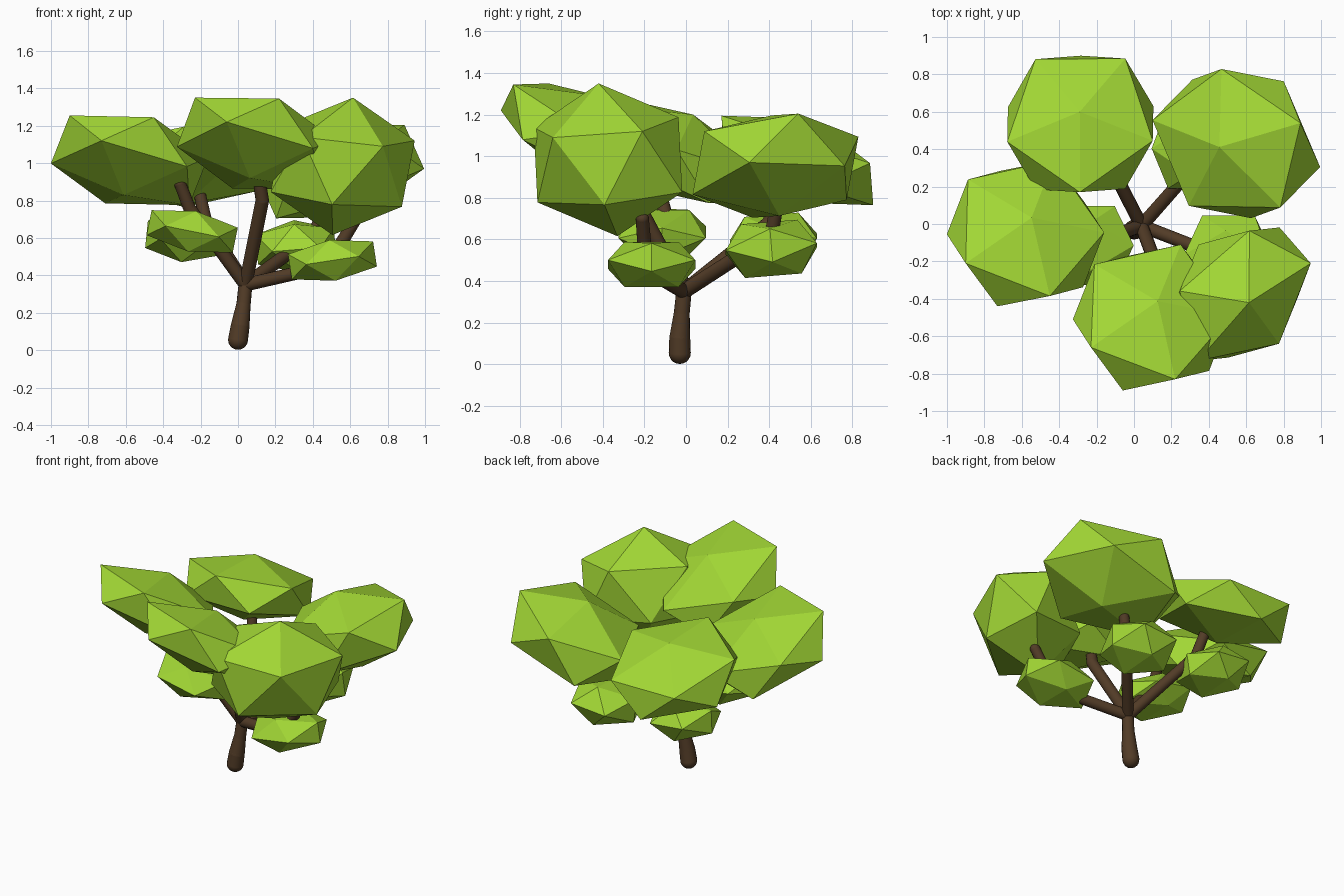
import bpy, bmesh
from mathutils import Vector, Matrix, Euler

if "Cube" in bpy.data.objects:
    bpy.data.objects.remove(bpy.data.objects["Cube"])


def material(name, rgb):
    m = bpy.data.materials.new(name)
    m.diffuse_color = (*rgb, 1)
    m.use_nodes = True
    m.node_tree.nodes["Principled BSDF"].inputs["Base Color"].default_value = m.diffuse_color
    return m


LEAF = material("leaf_green", (0.36, 0.68, 0.035))
BARK = material("bark_brown", (0.085, 0.045, 0.02))


def finish(name, bm, mat, smooth):
    bmesh.ops.recalc_face_normals(bm, faces=bm.faces)
    for f in bm.faces:
        f.smooth = smooth
    me = bpy.data.meshes.new(name)
    bm.to_mesh(me)
    bm.free()
    me.materials.append(mat)
    ob = bpy.data.objects.new(name, me)
    bpy.context.collection.objects.link(ob)
    return ob


def columns(a, b, c):
    return Matrix((a, b, c)).transposed()


def clump(name, centre, a, b, c):
    """Stretched icosahedron; a, b, c are one face's corners relative to centre."""
    bm = bmesh.new()
    bmesh.ops.create_icosphere(bm, subdivisions=1, radius=1)
    bm.faces.ensure_lookup_table()
    unit = columns(*[v.co for v in bm.faces[0].verts])
    fit = columns(a, b, c) @ unit.inverted()
    bm.transform(Matrix.Translation(centre) @ fit.to_4x4())
    finish(name, bm, LEAF, False)


def limb(name, points):
    """Round limb through (x, y, z, radius) points with ball joints and ends."""
    bm = bmesh.new()
    for x, y, z, r in points:
        bmesh.ops.create_uvsphere(bm, u_segments=16, v_segments=10, radius=r,
                                  matrix=Matrix.Translation((x, y, z)))
    for p, q in zip(points, points[1:]):
        a, b = Vector(p[:3]), Vector(q[:3])
        d = b - a
        m = Matrix.Translation((a + b) / 2) @ d.to_track_quat('Z', 'Y').to_matrix().to_4x4()
        bmesh.ops.create_cone(bm, cap_ends=False, segments=16, radius1=p[3],
                              radius2=q[3], depth=d.length, matrix=m)
    finish(name, bm, BARK, True)


# Trunk
limb("trunk", [(0, -0.03, 0.055, 0.053), (0.012, -0.03, 0.13, 0.05),
               (0.03, -0.02, 0.25, 0.038), (0.04, -0.01, 0.35, 0.037)])

# Branches fanning out from the fork
FORK = (0.04, -0.01, 0.35, 0.036)
branches = {
    "left": [(-0.26, -0.11, 0.76, 0.034), (-0.31, -0.14, 0.89, 0.032)],
    "back_left": [(-0.17, 0.40, 0.68, 0.034), (-0.21, 0.45, 0.86, 0.032)],
    "back_right": [(0.41, 0.41, 0.62, 0.034), (0.46, 0.44, 0.78, 0.032)],
    "front": [(0.13, -0.25, 0.80, 0.036), (0.115, -0.28, 0.90, 0.034)],
    "right": [(0.35, -0.13, 0.42, 0.035), (0.55, -0.20, 0.57, 0.034),
              (0.63, -0.21, 0.70, 0.032)],
}
for side, pts in branches.items():
    limb(side + "_branch", [FORK] + pts)

# Large leaf clumps: centre, then three corners of one visible face
large = {
    "front": [(0.095, -0.50, 1.105), (-0.06, -0.89, 1.22), (-0.23, -0.66, 1.35), (0.22, -0.83, 1.345)],
    "left": [(-0.58, -0.05, 1.015), (-0.73, -0.44, 1.12), (-0.90, -0.21, 1.255), (-0.45, -0.385, 1.245)],
    "right": [(0.56, -0.375, 0.983), (0.615, -0.42, 1.35), (0.945, -0.21, 1.12), (0.775, -0.64, 1.09)],
    "back_right": [(0.547, 0.43, 0.955), (0.995, 0.305, 0.97), (0.89, 0.54, 1.205), (0.782, 0.088, 1.12)],
    "back_left": [(-0.287, 0.535, 0.98), (-0.29, 0.60, 1.18), (-0.29, 0.17, 1.195), (0.10, 0.445, 1.107)],
}
for side, pts in large.items():
    c, *corners = [Vector(p) for p in pts]
    clump(side + "_large_leaf_clump", c, *[p - c for p in corners])

# Small leaf clumps lower on the branches: centre, half size, tilt
small = {
    "left": [(-0.245, -0.115, 0.635), (0.235, 0.21, 0.11), (0, 0.2, 0)],
    "right": [(0.505, -0.165, 0.48), (0.23, 0.21, 0.11), (0, -0.15, 0)],
    "back_right": [(0.31, 0.41, 0.555), (0.21, 0.22, 0.13), (0.08, -0.08, 0)],
    "back_left": [(-0.29, 0.42, 0.60), (0.20, 0.21, 0.12), (0.08, 0.1, 0)],
}
for side, (c, (hx, hy, hz), tilt) in small.items():
    r = Euler(tilt).to_matrix()
    face = [(0, 0.618 * hy, hz), (0, -0.618 * hy, hz), (hx, 0, 0.618 * hz)]
    clump(side + "_small_leaf_clump", c, *[r @ Vector(p) for p in face])
